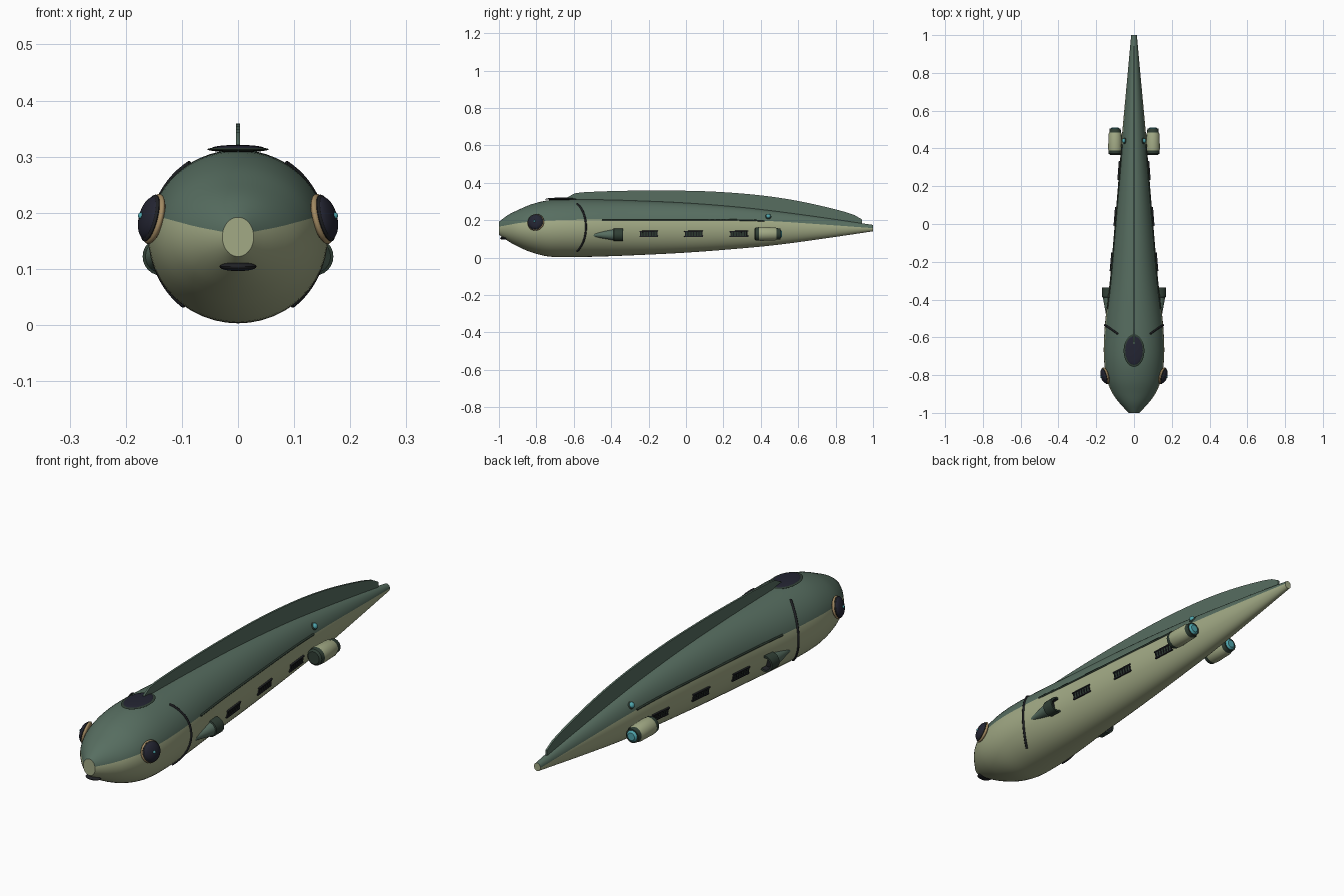
import bpy, bmesh, math
from mathutils import Vector, Matrix

if "Cube" in bpy.data.objects:
    bpy.data.objects.remove(bpy.data.objects["Cube"])

def material(name, rgb):
    m = bpy.data.materials.new(name)
    m.diffuse_color = (*rgb, 1)
    m.use_nodes = True
    m.node_tree.nodes["Principled BSDF"].inputs["Base Color"].default_value = m.diffuse_color
    return m

GREEN = material("dark green", (0.095, 0.155, 0.118))
OLIVE = material("pale olive", (0.36, 0.40, 0.235))
DEEP = material("deep green", (0.03, 0.05, 0.036))
BLACK = material("near black", (0.014, 0.015, 0.018))
GLASS = material("dark glass", (0.017, 0.018, 0.032))
TAN = material("tan", (0.36, 0.25, 0.12))
TEAL = material("teal", (0.08, 0.38, 0.42))

def finish(name, bm, mats, smooth=True):
    bmesh.ops.recalc_face_normals(bm, faces=bm.faces)
    me = bpy.data.meshes.new(name)
    bm.to_mesh(me)
    bm.free()
    ob = bpy.data.objects.new(name, me)
    bpy.context.collection.objects.link(ob)
    for m in mats:
        me.materials.append(m)
    if smooth:
        bpy.ops.object.select_all(action='DESELECT')
        ob.select_set(True)
        bpy.context.view_layer.objects.active = ob
        bpy.ops.object.shade_smooth_by_angle(angle=math.radians(40))
    return ob

def interp(keys, y):
    """Smooth curve through rows (y, values...)."""
    i = max(k for k in range(len(keys) - 1) if keys[k][0] <= y or k == 0)
    a, b = keys[i], keys[i + 1]
    p, n = keys[max(i - 1, 0)], keys[min(i + 2, len(keys) - 1)]
    h = b[0] - a[0]
    t = (y - a[0]) / h
    out = []
    for c in range(1, len(a)):
        m0 = (b[c] - p[c]) / (b[0] - p[0]) * h
        m1 = (n[c] - a[c]) / (n[0] - a[0]) * h
        out.append((2*t**3 - 3*t*t + 1) * a[c] + (t**3 - 2*t*t + t) * m0
                   + (3*t*t - 2*t**3) * b[c] + (t**3 - t*t) * m1)
    return out

# Body rows: y, half width, top, bottom, colour split height
BODY = [(-1, .028, .192, .122, .166), (-.95, .075, .229, .088, .175),
        (-.9, .112, .254, .060, .184), (-.83, .142, .284, .030, .192),
        (-.74, .157, .306, .007, .198), (-.64, .160, .312, .003, .202),
        (-.5, .151, .311, .005, .203), (-.3, .128, .306, .012, .203),
        (0, .102, .293, .027, .203), (.3, .077, .269, .050, .201),
        (.5, .061, .246, .070, .193), (.75, .038, .212, .104, .176),
        (1, .015, .175, .141, .158)]

def split_angle(y):
    w, top, bot, z = interp(BODY, y)
    return math.asin(max(-1, min(1, (z - (top + bot) / 2) / ((top - bot) / 2))))

def surf(y, ang, grow=0.0):
    w, top, bot, _ = interp(BODY, y)
    return Vector(((w + grow) * math.cos(ang), y,
                   (top + bot) / 2 + ((top - bot) / 2 + grow) * math.sin(ang)))

def angle_at(y, z):
    w, top, bot, _ = interp(BODY, y)
    return math.asin(max(-1, min(1, (z - (top + bot) / 2) / ((top - bot) / 2))))

def frame(y, z, side, grow=0.0):
    """Matrix on the hull: local z = outward, local x = along the hull."""
    a = angle_at(y, z)
    p = surf(y, a, grow)
    t = (surf(y + .01, a) - surf(y - .01, a)).normalized()
    u = surf(y, a + .02) - surf(y, a - .02)
    n = t.cross(u).normalized()
    if n.x < 0:
        n = -n
    p.x, t.x, n.x = p.x * side, t.x * side, n.x * side
    m = Matrix((t, n.cross(t), n)).transposed().to_4x4()
    m.translation = p
    return m

def ball(name, mat, matrix, scale, seg=24):
    bm = bmesh.new()
    bmesh.ops.create_uvsphere(bm, u_segments=seg, v_segments=seg // 2, radius=1,
                              matrix=matrix @ Matrix.Diagonal((*scale, 1)))
    return finish(name, bm, [mat])

def tube(name, mat, pts, r, seg=8):
    cu = bpy.data.curves.new(name, 'CURVE')
    cu.dimensions = '3D'
    cu.bevel_depth, cu.bevel_resolution, cu.use_fill_caps = r, 1, True
    sp = cu.splines.new('POLY')
    sp.points.add(len(pts) - 1)
    for q, p in zip(sp.points, pts):
        q.co = (*p, 1)
    cu.materials.append(mat)
    ob = bpy.data.objects.new(name, cu)
    bpy.context.collection.objects.link(ob)

def lathe(name, profile, matrix, mats, seg=24):
    """Profile rows (y, radius, material index of the band that follows)."""
    bm = bmesh.new()
    rings = [[bm.verts.new(matrix @ Vector((r * math.cos(k * math.tau / seg), y,
              r * math.sin(k * math.tau / seg)))) for k in range(seg)] for y, r, _ in profile]
    for i in range(len(rings) - 1):
        for k in range(seg):
            f = bm.faces.new((rings[i][k], rings[i][k-1], rings[i+1][k-1], rings[i+1][k]))
            f.material_index = profile[i][2]
    bm.faces.new(rings[0]).material_index = profile[0][2]
    bm.faces.new(rings[-1]).material_index = profile[-1][2]
    return finish(name, bm, mats)

# Hull: rings whose vertices follow the colour split
bm = bmesh.new()
UP, LOW, ROWS = 24, 28, 80
rings = []
for i in range(ROWS + 1):
    y = -1 + 2 * (i / ROWS) ** 1.25
    a = split_angle(y)
    angs = [a + (math.pi - 2 * a) * k / UP for k in range(UP)]
    angs += [math.pi - a + (math.pi + 2 * a) * k / LOW for k in range(LOW)]
    rings.append([bm.verts.new(surf(y, t)) for t in angs])
N = UP + LOW
for i in range(ROWS):
    for k in range(N):
        f = bm.faces.new((rings[i][k], rings[i][(k+1) % N], rings[i+1][(k+1) % N], rings[i+1][k]))
        f.material_index = 0 if k < UP else 1
for r in (rings[0], rings[-1]):
    bm.faces.new(r).material_index = 1
finish("hull", bm, [GREEN, OLIVE])

# Dorsal fin: thin plate following the back
FIN = [(-.635, .322), (-.6, .343), (-.5, .352), (-.3, .358), (-.1, .359), (.15, .353),
       (.4, .333), (.6, .303), (.8, .258), (.9, .228), (.94, .205)]
bm = bmesh.new()
cols = []
for i in range(41):
    y = -.635 + 1.575 * i / 40
    top, back = interp(FIN, y)[0], interp(BODY, y)[1]
    cols.append([bm.verts.new((x, y, z)) for x, z in
                 ((-.004, back - .012), (-.004, top), (.004, top), (.004, back - .012))])
for a, b in zip(cols, cols[1:]):
    for k in range(4):
        bm.faces.new((a[k], a[(k+1) % 4], b[(k+1) % 4], b[k]))
bm.faces.new(cols[0])
bm.faces.new(cols[-1])
finish("dorsal_fin", bm, [GREEN])

# Top canopy: rim and dark glass
ball("canopy_rim", DEEP, Matrix.Translation((0, -.67, .313)), (.055, .086, .005), 32)
ball("canopy_glass", GLASS, Matrix.Translation((0, -.67, .315)), (.047, .076, .006), 32)

# Mouth
ball("mouth", BLACK, Matrix.Translation((0, -.972, .104)), (.033, .022, .008))

for s, tag in ((1, "right"), (-1, "left")):
    # Eye: tan rim, dark dome, teal pupil light
    axis = Vector((.93 * s, -.27, .24)).normalized()
    eye = axis.to_track_quat('Z', 'Y').to_matrix().to_4x4()
    eye.translation = Vector((.150 * s, -.803, .189))
    ball("eye_rim_" + tag, TAN, eye, (.046, .046, .013), 32)
    ball("eye_dome_" + tag, GLASS, eye @ Matrix.Translation((0, 0, .006)), (.040, .040, .019), 32)
    ball("eye_ring_" + tag, BLACK, eye @ Matrix.Translation((0, 0, .007)), (.043, .043, .009), 32)
    ball("eye_light_" + tag, TEAL, eye @ Matrix.Translation((0, 0, .025)), (.006, .006, .005), 12)

    # Gill slit hugging the hull
    pts = []
    for k in range(25):
        t = -1 + k / 12
        p = surf(-.535 - .047 * t * t, .04 + t * .96)
        pts.append((p.x * s, p.y, p.z))
    tube("gill_" + tag, BLACK, pts, .0055)

    # Lateral line along the colour split
    pts = []
    for k in range(31):
        y = -.45 + .87 * k / 30
        p = surf(y, split_angle(y))
        pts.append((p.x * s, y, p.z))
    tube("side_line_" + tag, DEEP, pts, .0045)

    # Side pod: cone with dark open rear collar
    pod = Matrix.Translation((.136 * s, 0, .122))
    lathe("side_pod_" + tag, [(-.535, .003, 0), (-.46, .016, 0), (-.388, .029, 1), (-.386, .034, 1),
          (-.336, .034, 1), (-.336, .026, 2), (-.36, .022, 2)], pod, [GREEN, DEEP, BLACK])

    # Vents: plate, frame bars and slats
    for i, y in enumerate((-.2, .04, .283)):
        m = frame(y, .128, s)
        bm = bmesh.new()
        parts = [(0, 0, .09, .026, .004, 1)]
        parts += [(0, e * .014, .1, .005, .012, 0) for e in (-1, 1)]
        parts += [(-.044 + .0147 * k, 0, .005, .026, .010, 0) for k in range(7)]
        for px, py, lx, ly, lz, mi in parts:
            vs = bmesh.ops.create_cube(bm, size=1, matrix=m @ Matrix.Translation((px, py, 0))
                                       @ Matrix.Diagonal((lx, ly, lz, 1)))['verts']
            for f in {f for v in vs for f in v.link_faces}:
                f.material_index = mi
        finish("vent_%d_%s" % (i + 1, tag), bm, [BLACK, DEEP], False)

    # Rear engine: dark intake, olive casing, dark nozzle ring, teal glow
    eng = Matrix.Translation((.1 * s, 0, .127))
    lathe("engine_" + tag, [(.365, .026, 1), (.372, .034, 1), (.39, .036, 0), (.40, .037, 0),
          (.475, .035, 0), (.485, .031, 1), (.505, .029, 1), (.505, .024, 2), (.512, .016, 2)],
          eng, [OLIVE, DEEP, TEAL])
    bm = bmesh.new()
    bmesh.ops.create_cube(bm, size=1, matrix=Matrix.Translation((.066 * s, .44, .13))
                          @ Matrix.Diagonal((.03, .07, .02, 1)))
    finish("engine_mount_" + tag, bm, [DEEP], False)

    # Signal lamp above the engine
    m = frame(.44, .22, s)
    ball("lamp_base_" + tag, DEEP, m, (.016, .016, .005), 16)
    ball("lamp_" + tag, TEAL, m @ Matrix.Translation((0, 0, .004)), (.012, .012, .010), 16)
